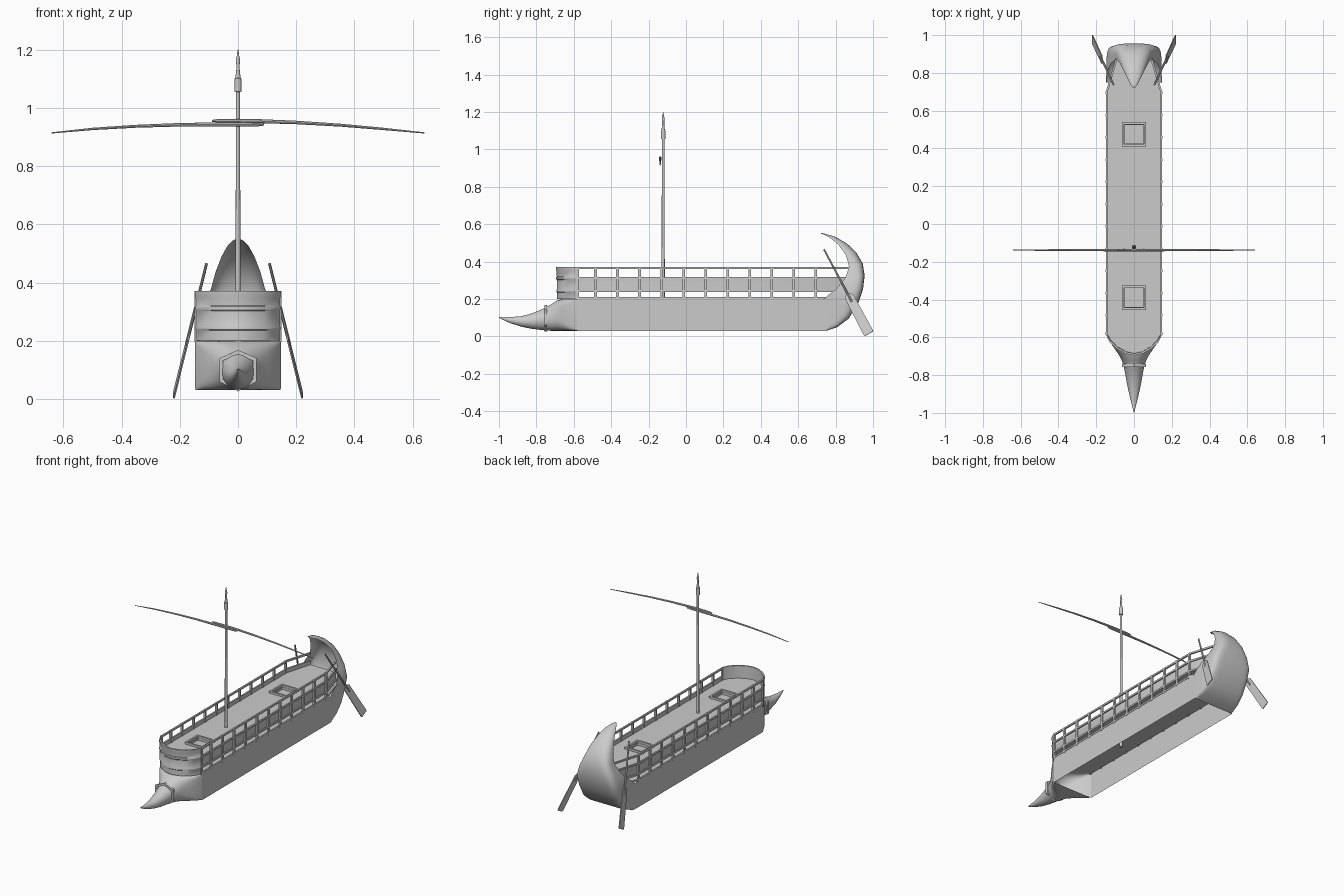
import bpy, bmesh, math
from mathutils import Vector, Matrix

if "Cube" in bpy.data.objects:
    bpy.data.objects.remove(bpy.data.objects["Cube"])

W = 0.147          # half beam
FLOOR, LOW, DECK = 0.2, 0.24, 0.29


def finish(name, bm, angle=40):
    bmesh.ops.remove_doubles(bm, verts=bm.verts, dist=1e-5)
    bmesh.ops.recalc_face_normals(bm, faces=bm.faces)
    me = bpy.data.meshes.new(name)
    bm.to_mesh(me)
    bm.free()
    ob = bpy.data.objects.new(name, me)
    bpy.context.collection.objects.link(ob)
    bpy.ops.object.select_all(action='DESELECT')
    ob.select_set(True)
    bpy.context.view_layer.objects.active = ob
    bpy.ops.object.shade_smooth_by_angle(angle=math.radians(angle))
    return ob


def loft(bm, rings, closed=True, caps=False):
    vs = [[bm.verts.new(p) for p in r] for r in rings]
    n = len(vs[0])
    for a, b in zip(vs, vs[1:]):
        for i in range(n if closed else n - 1):
            j = (i + 1) % n
            bm.faces.new((a[i], a[j], b[j], b[i]))
    if caps:
        bm.faces.new(vs[0])
        bm.faces.new(vs[-1])


def box(bm, centre, size, rot=None):
    m = Matrix.Translation(centre) @ (rot or Matrix()) @ Matrix.Diagonal((*size, 1))
    bmesh.ops.create_cube(bm, size=1, matrix=m)


def tube(bm, pts, radii, sides=10):
    # round section swept along a path
    rings = []
    for i, p in enumerate(pts):
        d = Vector(pts[min(i + 1, len(pts) - 1)]) - Vector(pts[max(i - 1, 0)])
        q = d.to_track_quat('Z', 'Y')
        rings.append([Vector(p) + q @ Vector((radii[i] * math.cos(t), radii[i] * math.sin(t), 0))
                      for t in (2 * math.pi * k / sides for k in range(sides))])
    loft(bm, rings, caps=True)


def spow(v, n):
    return math.copysign(abs(v) ** (2 / n), v)


# Plan outline of the deck, port side mirrored from starboard
bow = [(0, -.69), (.045, -.68), (.09, -.655), (.127, -.62), (W, -.58)]
side = [(W, .70), (.095, .875)]
half = bow + side
outline = half + [(-x, y) for x, y in reversed(half[1:])]

# Hull side walls, open underneath
bm = bmesh.new()
for s in (-1, 1):
    bm.faces.new([bm.verts.new((s * W, y, z)) for y, z in
                  ((-.58, .03), (.75, .03), (.75, FLOOR), (-.58, FLOOR))])
finish("hull_sides", bm)

# Lower floor
bm = bmesh.new()
bm.faces.new([bm.verts.new((x, y, FLOOR)) for x, y in outline])
finish("lower_floor", bm)

# Bow narrowing into the ram: y, half width, bottom, top, squareness
bm = bmesh.new()
rings = []
for y, w, z0, z1, n in [(-.58, W, .03, .2, 50), (-.62, .13, .03, .2, 9), (-.66, .103, .03, .2, 4),
                        (-.69, .082, .03, .192, 2.6), (-.72, .066, .03, .172, 2.2), (-.76, .053, .033, .15, 2),
                        (-.82, .042, .04, .124, 2), (-.88, .03, .052, .108, 2), (-.94, .016, .071, .103, 2),
                        (-.98, .006, .089, .104, 2), (-1, .001, .1, .104, 2)]:
    c, h = (z0 + z1) / 2, (z1 - z0) / 2
    rings.append([(w * spow(math.cos(t), n), y, c + h * spow(math.sin(t), n))
                  for t in (math.pi * k / 16 + .001 for k in range(32))])
loft(bm, rings)
finish("bow_and_ram", bm, 50)

# Six-sided collar round the ram
bm = bmesh.new()
hexa = [(0, .168), (.064, .14), (.064, .06), (0, .026), (-.064, .06), (-.064, .14)]
loft(bm, [[(x * s, y, .097 + (z - .097) * s) for x, z in hexa]
          for y, s in ((-.742, .8), (-.742, 1), (-.757, 1), (-.757, .8))])
finish("ram_collar", bm, 30)

# Curled stern shell: edge half width, edge y z, back y z, squareness
bm = bmesh.new()
rings = []
for w, ye, ze, yb, zb, n in [(W, .74, .2, .75, .03, 40), (W, .745, .205, .81, .05, 14), (W, .75, .21, .87, .095, 9),
                             (W, .765, .225, .922, .18, 7), (.145, .80, .25, .947, .255, 6.5),
                             (.122, .85, .31, .955, .325, 4.6), (.094, .873, .37, .945, .39, 3.4),
                             (.077, .855, .435, .91, .45, 2.6), (.056, .815, .49, .86, .497, 2.2),
                             (.035, .77, .528, .80, .532, 2), (.018, .738, .544, .755, .546, 2),
                             (.004, .72, .55, .725, .553, 2)]:
    rings.append([(w * spow(math.cos(t), n), ye + (yb - ye) * abs(math.sin(t)) ** (2 / n),
                   ze + (zb - ze) * abs(math.sin(t)) ** (2 / n))
                  for t in (math.pi * k / 24 for k in range(25))])
loft(bm, rings, closed=False)
finish("stern_shell", bm, 60)

# Upper deck: tray with raised side edge and two hatch wells
bm = bmesh.new()
loft(bm, [[(x * .96, y, z) for x, y in outline] for z in (LOW, DECK)], caps=True)
deck = finish("upper_deck", bm, 30)
hatches = (-.39, .475)
bm = bmesh.new()
for y in hatches:
    box(bm, (0, y, DECK), (.1, .1, .03))
cutter = finish("hatch_cutter", bm)
cutter.hide_render = True
mod = deck.modifiers.new("hatches", 'BOOLEAN')
mod.operation, mod.object, mod.solver = 'DIFFERENCE', cutter, 'EXACT'
bpy.context.view_layer.objects.active = deck
bpy.ops.object.modifier_apply(modifier=mod.name)
bpy.data.objects.remove(cutter)
bm = bmesh.new()
for s in (-1, 1):
    loft(bm, [[(s * x * .96, y, z) for x, y in [bow[-1]] + side] for z in (DECK, .31)], closed=False)
finish("deck_edge", bm, 30)

# Hatch frames
bm = bmesh.new()
for y in hatches:
    for s in (-1, 1):
        box(bm, (s * .058, y, .293), (.012, .128, .02))
        box(bm, (0, y + s * .058, .293), (.128, .012, .02))
finish("hatch_frames", bm)

# Banded screen round the bow: offset and height of each moulding
bm = bmesh.new()
front = [(-x, y) for x, y in reversed(bow[1:])] + bow
profile = [(0, .2), (0, .235), (.003, .238), (.003, .247), (.001, .251), (.001, .302), (.004, .306),
           (.004, .317), (.001, .321), (.002, .345), (.006, .36), (.006, .37), (-.004, .37), (-.006, DECK)]
loft(bm, [[(x * (1 + o / W * .5), y - o * (1 if y < -.6 else 0), z) for x, y in front]
          for o, z in profile], closed=False)
finish("bow_screen", bm, 35)

# Side rails and posts
bm = bmesh.new()
path = [bow[-1]] + side
for s in (-1, 1):
    for z in (.206, .243, .312, .365):
        for a, b in zip(path, path[1:]):
            a, b = Vector((s * (a[0] - .003), a[1], z)), Vector((s * (b[0] - .003), b[1], z))
            d = b - a
            box(bm, (a + b) / 2, (.01, d.length, .011),
                Matrix.Rotation(math.atan2(-d.x, d.y), 4, 'Z'))
    for y in [-.58] + [-.484 + i * .1178 for i in range(11)]:
        box(bm, (s * (W - .003), y, .283), (.012, .014, .176))
finish("side_rails", bm, 30)

# Mast with finial, its foot passing through the floor
bm = bmesh.new()
prof = [(.13, .009), (1.055, .007), (1.056, .012), (1.1, .012), (1.102, .009), (1.13, .006),
        (1.15, .006), (1.165, .0075), (1.18, .004), (1.2, .001)]
tube(bm, [(0, -.122, z) for z, r in prof], [r for z, r in prof], 12)
finish("mast", bm, 35)

# Yard made of two overlapping tapered spars
bm = bmesh.new()
for s, lift in ((-1, -.006), (1, .007)):
    xs = [-.09, -.07, .05, .2, .35, .5, .64]
    tube(bm, [(s * x, -.138, .949 + lift * max(0, 1 - max(0, x) / .5) - .035 * (x / .64) ** 2) for x in xs],
         [.003, .006, .007, .006, .005, .004, .002], 8)
finish("yard", bm, 40)

# Steering oars
bm = bmesh.new()
for s in (-1, 1):
    a, b = Vector((s * .108, .738, .465)), Vector((s * .22, .978, .014))
    d = (b - a).normalized()
    wide = Vector((0, -d.z, d.y)).normalized()
    thick = d.cross(wide).normalized()
    tube(bm, [a, a.lerp(b, .62)], [.005, .006], 8)
    loft(bm, [[a.lerp(b, t) + wide * (w * u) + thick * (.0025 * v)
               for u, v in ((-1, -1), (1, -1), (1, 1), (-1, 1))]
              for t, w in ((.53, .012), (.56, .025), (.98, .028), (1.0, .025))], caps=True)
finish("steering_oars", bm, 30)
